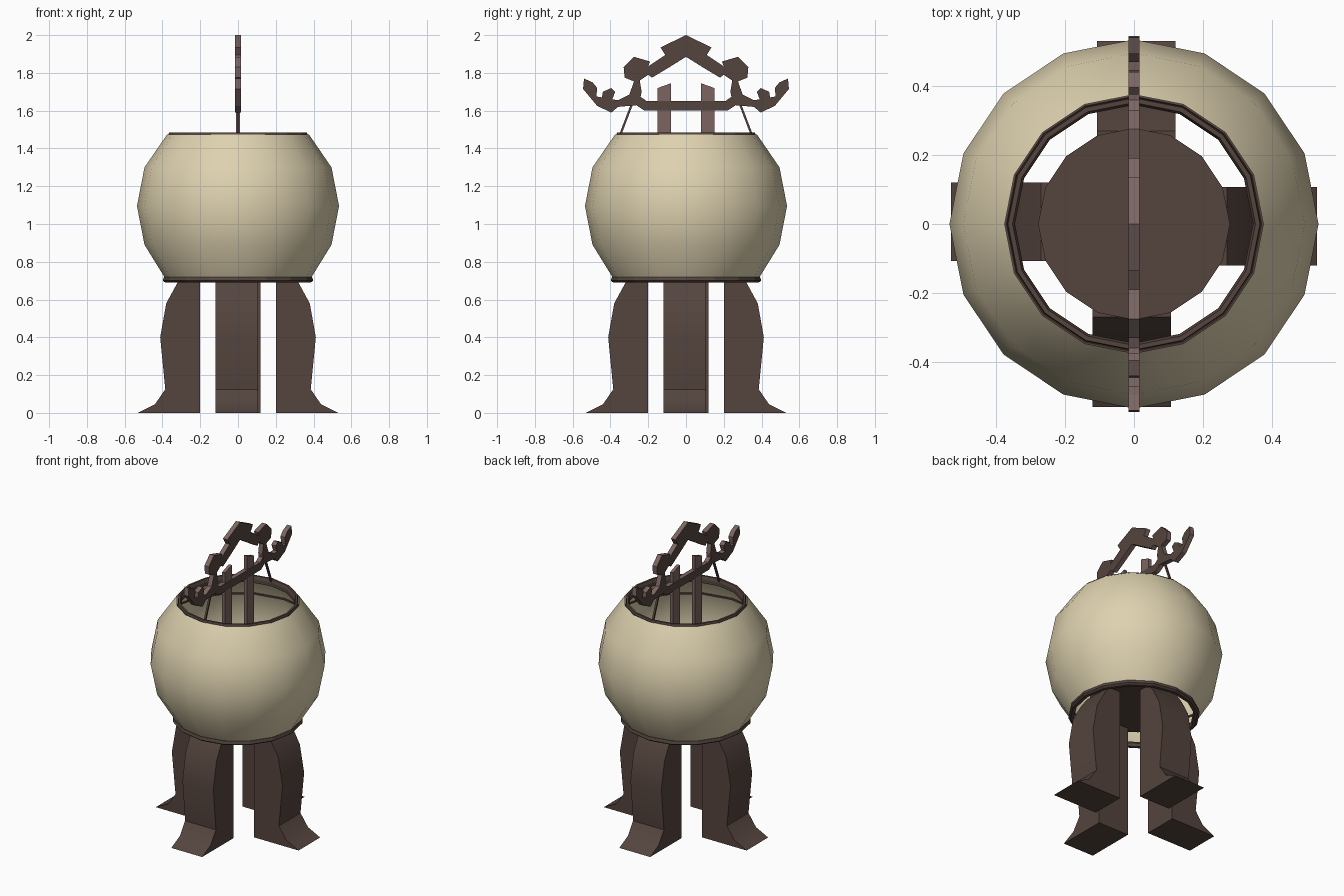
import bpy, bmesh, math
from mathutils import Matrix, Vector

if "Cube" in bpy.data.objects:
    bpy.data.objects.remove(bpy.data.objects["Cube"])


def material(name, rgb):
    m = bpy.data.materials.new(name)
    m.diffuse_color = (*rgb, 1)
    m.use_nodes = True
    m.node_tree.nodes["Principled BSDF"].inputs["Base Color"].default_value = m.diffuse_color
    return m


cream = material("cream_paper", (0.73, 0.64, 0.43))
brown = material("dark_brown_wood", (0.089, 0.058, 0.048))
rose = material("reddish_brown_wood", (0.20, 0.13, 0.12))
SIDES = 16


def finish(name, bm, mats, angle=None, fix=True):
    if fix:
        bmesh.ops.recalc_face_normals(bm, faces=bm.faces[:])
    me = bpy.data.meshes.new(name)
    bm.to_mesh(me)
    bm.free()
    ob = bpy.data.objects.new(name, me)
    bpy.context.collection.objects.link(ob)
    for m in mats:
        me.materials.append(m)
    if angle:
        bpy.ops.object.select_all(action='DESELECT')
        ob.select_set(True)
        bpy.context.view_layer.objects.active = ob
        bpy.ops.object.shade_smooth_by_angle(angle=math.radians(angle))
    return ob


def lathe(name, profile, mat, closed=True, angle=None):
    """Revolve (radius, z) points around the z axis."""
    bm = bmesh.new()
    rings = []
    for r, z in profile:
        rings.append([bm.verts.new((r * math.cos(a), r * math.sin(a), z))
                      for a in (2 * math.pi * i / SIDES for i in range(SIDES))])
    pairs = list(zip(rings, rings[1:]))
    if closed:
        pairs.append((rings[-1], rings[0]))
    for a, b in pairs:
        for i in range(SIDES):
            j = (i + 1) % SIDES
            bm.faces.new((a[i], a[j], b[j], b[i]))
    return finish(name, bm, [mat], angle, fix=closed)


def slab(name, outline, x0, x1, mats, turn=0, angle=None):
    """Extrude a (y, z) outline from x0 to x1, then turn it about z."""
    bm = bmesh.new()
    f = bm.faces.new([bm.verts.new((x0, y, z)) for y, z in outline])
    ext = bmesh.ops.extrude_face_region(bm, geom=[f])
    bmesh.ops.translate(bm, vec=(x1 - x0, 0, 0),
                        verts=[g for g in ext["geom"] if isinstance(g, bmesh.types.BMVert)])
    bmesh.ops.recalc_face_normals(bm, faces=bm.faces[:])
    if len(mats) > 1:  # second colour on the edge faces
        for f in bm.faces:
            f.material_index = 0 if abs(f.normal.x) > 0.5 else 1
    bmesh.ops.rotate(bm, cent=(0, 0, 0), matrix=Matrix.Rotation(turn, 3, 'Z'), verts=bm.verts[:])
    return finish(name, bm, mats, angle)


# Paper shade, open at the top and bottom
lathe("lantern_shade", [(0.39, 0.72), (0.495, 0.89), (0.535, 1.095), (0.495, 1.30), (0.375, 1.475)],
      cream, closed=False, angle=60)

# Hoops just inside the shade
for i, z in enumerate((0.89, 1.30)):
    lathe(f"inner_hoop_{i + 1}", [(0.489, z - 0.005), (0.489, z + 0.005),
                                  (0.481, z + 0.005), (0.481, z - 0.005)], brown)

# Rims
lathe("top_rim", [(0.368, 1.475), (0.365, 1.485), (0.352, 1.485), (0.345, 1.465),
                  (0.345, 1.44), (0.36, 1.44)], brown)
lathe("bottom_rim", [(0.385, 0.69), (0.398, 0.70), (0.392, 0.72), (0.37, 0.725),
                     (0.36, 0.71), (0.365, 0.69)], brown)

# Base disc on top of the legs
bm = bmesh.new()
bmesh.ops.create_cone(bm, cap_ends=True, segments=SIDES, radius1=0.278, radius2=0.278, depth=0.04,
                      matrix=Matrix.Translation((0, 0, 0.76)))
finish("base_disc", bm, [brown])

# Four flared legs
leg = [(-0.20, 0), (-0.53, 0), (-0.44, 0.045), (-0.385, 0.125), (-0.412, 0.40),
       (-0.38, 0.58), (-0.32, 0.69), (-0.27, 0.76), (-0.20, 0.76)]
for i, side in enumerate(("front", "right", "back", "left")):
    slab(side + "_leg", leg, -0.12, 0.107, [brown], turn=i * math.pi / 2, angle=35)

# Carved roof ornament: half outlines, mirrored
outer = [(0, 2.0), (0.135, 1.935), (0.11, 1.895), (0.20, 1.835), (0.19, 1.86), (0.275, 1.885),
         (0.33, 1.83), (0.325, 1.775), (0.275, 1.755), (0.30, 1.685), (0.36, 1.655),
         (0.39, 1.66), (0.375, 1.70), (0.395, 1.72), (0.44, 1.70), (0.445, 1.67),
         (0.475, 1.675), (0.47, 1.72), (0.495, 1.75), (0.54, 1.77), (0.545, 1.715),
         (0.47, 1.625), (0.395, 1.59), (0.36, 1.62), (0.25, 1.63)]
inner = [(0.235, 1.70), (0.245, 1.76), (0.20, 1.79), (0.18, 1.775), (0.08, 1.835), (0, 1.885)]
for name, s in (("left", -1), ("right", 1)):
    slab(name + "_roof_ornament", [(s * y, z) for y, z in outer + inner], -0.016, 0.016, [brown, rose])

# Cross bar under the ornament
slab("cross_bar", [(-0.28, 1.64), (-0.22, 1.60), (0.22, 1.60), (0.28, 1.64),
                   (0.25, 1.68), (0.21, 1.652), (-0.21, 1.652), (-0.25, 1.68)],
     -0.015, 0.015, [brown, rose])

# Posts and cords
for name, s in (("left", -1), ("right", 1)):
    slab(name + "_post", [(s * y, z) for y, z in ((0.08, 0.78), (0.15, 0.78), (0.15, 1.72), (0.08, 1.745))],
         -0.011, 0.011, [rose])
    slab(name + "_cord", [(s * y, z) for y, z in ((0.282, 1.63), (0.294, 1.63), (0.355, 1.47), (0.343, 1.47))],
         -0.006, 0.006, [brown])
